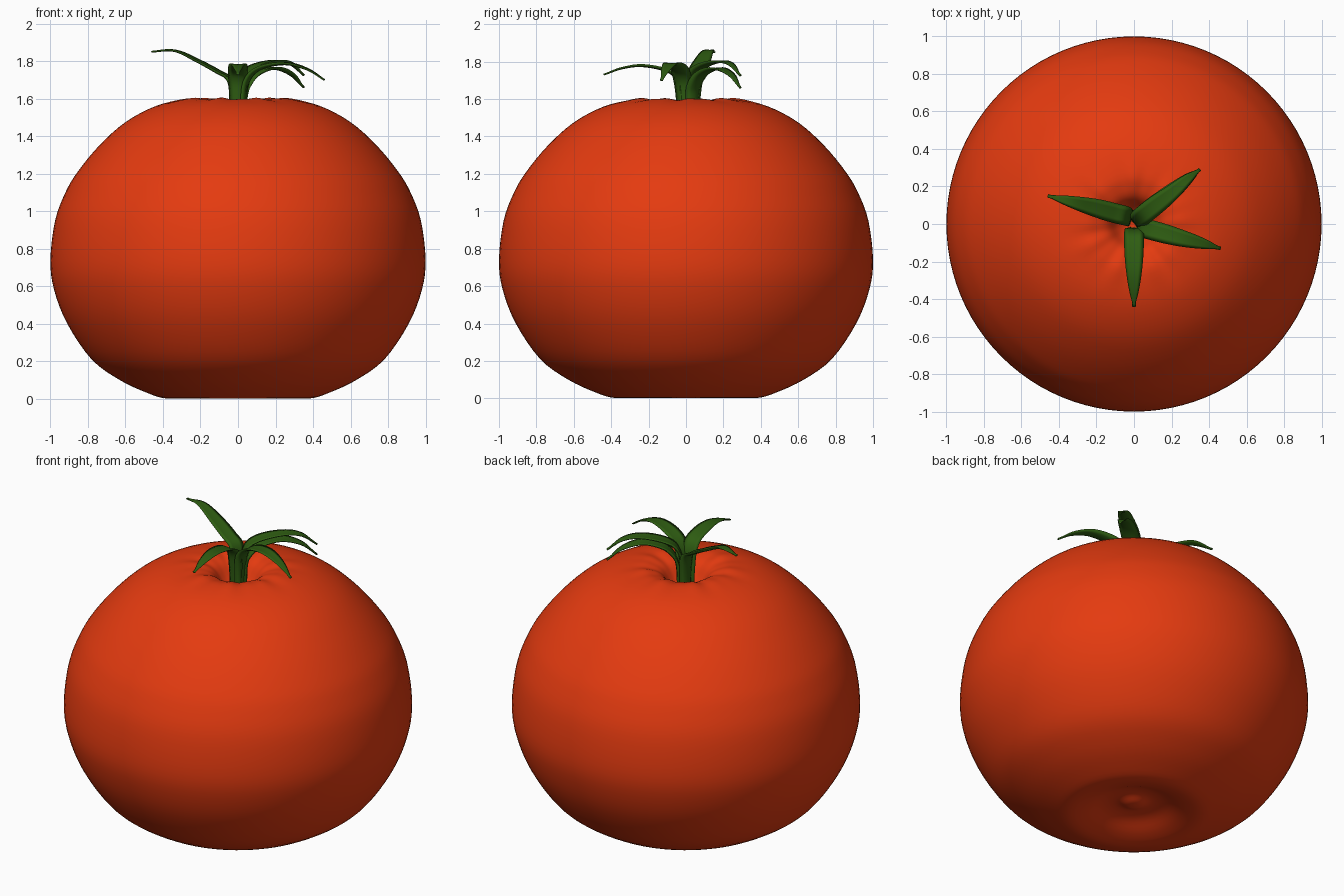
import bpy, bmesh, math
from mathutils import Vector

if "Cube" in bpy.data.objects:
    bpy.data.objects.remove(bpy.data.objects["Cube"])


def material(name, rgb):
    m = bpy.data.materials.new(name)
    m.diffuse_color = (*rgb, 1)
    m.use_nodes = True
    m.node_tree.nodes["Principled BSDF"].inputs["Base Color"].default_value = m.diffuse_color
    return m


red = material("tomato red", (0.78, 0.043, 0.005))
green = material("leaf green", (0.028, 0.11, 0.006))


def spline(points, steps):
    """Smooth Catmull-Rom path through the points."""
    p = [Vector(q) for q in points]
    p = [p[0] * 2 - p[1]] + p + [p[-1] * 2 - p[-2]]
    out = []
    for i in range(1, len(p) - 2):
        a, b, c, d = p[i - 1:i + 3]
        for k in range(steps):
            t = k / steps
            out.append(0.5 * (2 * b + (c - a) * t + (2 * a - 5 * b + 4 * c - d) * t * t
                              + (3 * b - a - 3 * c + d) * t ** 3))
    return out + [p[-2]]


def make_object(name, bm, mat):
    bmesh.ops.recalc_face_normals(bm, faces=bm.faces)
    for f in bm.faces:
        f.smooth = True
    me = bpy.data.meshes.new(name)
    bm.to_mesh(me)
    bm.free()
    me.materials.append(mat)
    ob = bpy.data.objects.new(name, me)
    bpy.context.collection.objects.link(ob)
    return ob


# Fruit: revolved profile with a stem hollow and a dimpled base
profile = [(0, 0.045), (0.04, 0.05), (0.10, 0.07), (0.18, 0.06), (0.28, 0.02), (0.38, 0.002),
           (0.48, 0.03), (0.63, 0.10), (0.78, 0.21), (0.91, 0.40), (0.98, 0.58), (1.0, 0.74),
           (0.975, 0.95), (0.92, 1.10), (0.855, 1.21), (0.74, 1.35), (0.60, 1.475),
           (0.44, 1.56), (0.28, 1.598), (0.20, 1.59), (0.14, 1.56), (0.09, 1.49), (0.04, 1.45), (0, 1.44)]
rows = spline(profile, 4)
SEG = 96
bm = bmesh.new()
rings = []
for r, z in rows[1:-1]:
    ring = []
    for k in range(SEG):
        a = 2 * math.pi * k / SEG
        # faint radial creases around the hollow
        crease = 0.0
        if z > 1.4 and r > 0.08:
            crease = 0.004 * math.exp(-((r - 0.24) / 0.1) ** 2) * (math.sin(9 * a) + 0.6 * math.sin(16 * a + 1))
        ring.append(bm.verts.new((r * math.cos(a), r * math.sin(a), z + crease)))
    rings.append(ring)
for lo, hi in zip(rings, rings[1:]):
    for k in range(SEG):
        j = (k + 1) % SEG
        bm.faces.new((lo[k], lo[j], hi[j], hi[k]))
for ring, z in ((rings[0], rows[0][1]), (rings[-1], rows[-1][1])):
    c = bm.verts.new((0, 0, z))
    for k in range(SEG):
        bm.faces.new((ring[k], ring[(k + 1) % SEG], c))
make_object("fruit", bm, red)


# Sepals: strips that rise together as the stem, then arch outward
def sepal(name, path, width=0.105):
    pts = spline(path, 6)
    n = len(pts) - 1
    head = Vector((path[-1][0] - path[0][0], path[-1][1] - path[0][1], 0)).normalized()
    side = Vector((-head.y, head.x, 0))
    length = [0.0]
    for a, b in zip(pts, pts[1:]):
        length.append(length[-1] + (b - a).length)
    bm = bmesh.new()
    sections = []
    for i, p in enumerate(pts):
        tan = (pts[min(i + 1, n)] - pts[max(i - 1, 0)]).normalized()
        up = tan.cross(side).normalized()
        t = length[i] / length[-1]
        w = width / 2 * (0.75 + 0.25 * min(1, t / 0.4))
        if t > 0.5:
            w *= max(0.12, (1 - ((t - 0.5) / 0.5) ** 1.7)) ** 0.8
        th = 0.011 * (1 - 0.6 * t)
        loop = []
        # closed lens-shaped channel section
        for u, s in ((-1, 0), (-0.5, 1), (0, 1), (0.5, 1), (1, 0), (0.5, -1), (0, -1), (-0.5, -1)):
            lift = 0.22 * w * u * u + s * th
            loop.append(bm.verts.new(p + side * (u * w) + up * lift))
        sections.append(loop)
    for a, b in zip(sections, sections[1:]):
        for k in range(8):
            j = (k + 1) % 8
            bm.faces.new((a[k], a[j], b[j], b[k]))
    bm.faces.new(sections[0])
    bm.faces.new(sections[-1])
    return make_object(name, bm, green)


sepal("left_sepal", [(-0.025, 0.03, 1.44), (-0.03, 0.035, 1.60), (-0.05, 0.045, 1.70), (-0.11, 0.06, 1.74),
                     (-0.22, 0.09, 1.80), (-0.34, 0.12, 1.855), (-0.46, 0.15, 1.85)])
sepal("front_sepal", [(0, -0.03, 1.44), (0, -0.035, 1.60), (0, -0.05, 1.70), (0, -0.10, 1.75),
                      (0, -0.23, 1.777), (0, -0.34, 1.765), (0, -0.44, 1.73)])
sepal("right_sepal", [(0.03, -0.01, 1.44), (0.035, -0.012, 1.60), (0.055, -0.022, 1.70), (0.12, -0.04, 1.76),
                      (0.25, -0.075, 1.785), (0.37, -0.105, 1.755), (0.46, -0.13, 1.70)])
sepal("back_upper_sepal", [(0.01, 0.01, 1.44), (0.015, 0.015, 1.60), (0.035, 0.035, 1.71), (0.09, 0.08, 1.765),
                           (0.20, 0.165, 1.797), (0.28, 0.235, 1.785), (0.35, 0.29, 1.725)])
sepal("back_lower_sepal", [(0.025, 0.035, 1.44), (0.03, 0.04, 1.60), (0.05, 0.05, 1.67), (0.10, 0.09, 1.73),
                           (0.19, 0.16, 1.76), (0.28, 0.235, 1.73), (0.35, 0.29, 1.66)])
